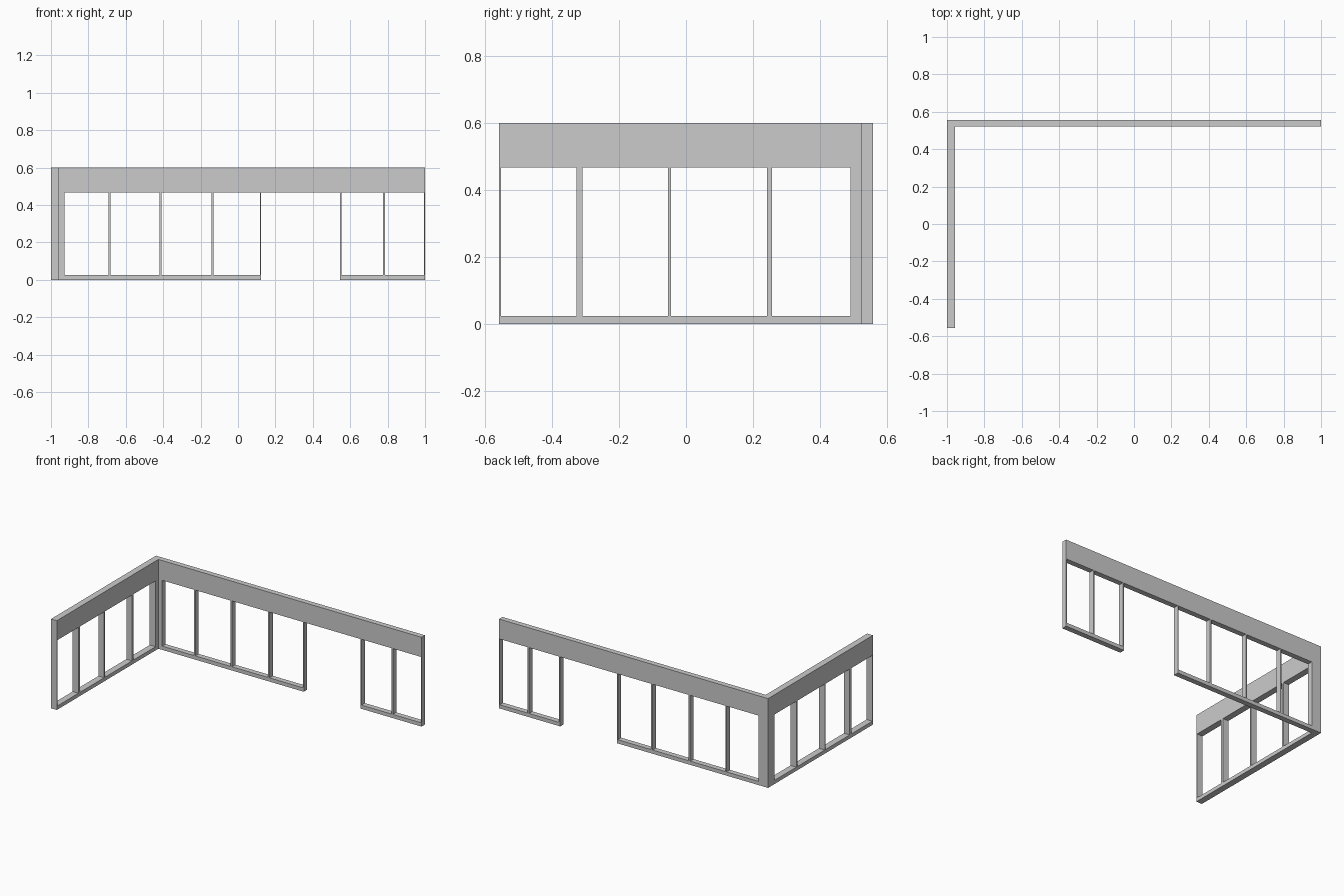
import bpy, bmesh
from mathutils import Vector

if "Cube" in bpy.data.objects:
    bpy.data.objects.remove(bpy.data.objects["Cube"])

X0, X1 = -1.0, 1.0          # overall length
Y0, Y1 = -0.557, 0.557      # overall depth
XI, YI = -0.957, 0.521      # inner faces of the two walls
SILL, HEAD, TOP = 0.025, 0.467, 0.6
M = 0.01                    # cutter overshoot


def make_object(name, bm):
    bmesh.ops.recalc_face_normals(bm, faces=bm.faces)
    mesh = bpy.data.meshes.new(name)
    bm.to_mesh(mesh)
    bm.free()
    obj = bpy.data.objects.new(name, mesh)
    bpy.context.collection.objects.link(obj)
    return obj


def add_box(bm, lo, hi):
    lo, hi = Vector(lo), Vector(hi)
    verts = bmesh.ops.create_cube(bm, size=1)["verts"]
    for v in verts:
        v.co = (lo + hi) / 2 + v.co * (hi - lo)


# L-shaped wall, extruded from its footprint
bm = bmesh.new()
plan = [(X0, Y0), (XI, Y0), (XI, YI), (X1, YI), (X1, Y1), (X0, Y1)]
face = bm.faces.new([bm.verts.new((x, y, 0)) for x, y in plan])
ext = bmesh.ops.extrude_face_region(bm, geom=[face])["geom"]
bmesh.ops.translate(bm, vec=(0, 0, TOP),
                    verts=[g for g in ext if isinstance(g, bmesh.types.BMVert)])
if not any(f.is_valid and all(v.co.z == 0 for v in f.verts) for f in bm.faces):
    bm.faces.new([v for v in bm.verts if v.co.z == 0])
wall = make_object("window_wall", bm)

# Openings: windows between the posts, plus the doorway
bm = bmesh.new()
back_windows = [(-0.928, -0.692), (-0.682, -0.421), (-0.410, -0.142),
                (-0.131, 0.117), (0.553, 0.776), (0.787, 0.995)]
for a, b in back_windows:
    add_box(bm, (a, YI - M, SILL), (b, Y1 + M, HEAD))
add_box(bm, (0.124, YI - M, -0.1), (0.545, Y1 + M, HEAD))
side_windows = [(-0.551, -0.327), (-0.309, -0.054),
                (-0.045, 0.242), (0.257, 0.491)]
for a, b in side_windows:
    add_box(bm, (X0 - M, a, SILL), (XI + M, b, HEAD))
cutter = make_object("opening_cutter", bm)
cutter.hide_render = True
cutter.display_type = 'WIRE'

cut = wall.modifiers.new("openings", 'BOOLEAN')
cut.operation = 'DIFFERENCE'
cut.solver = 'EXACT'
cut.object = cutter
